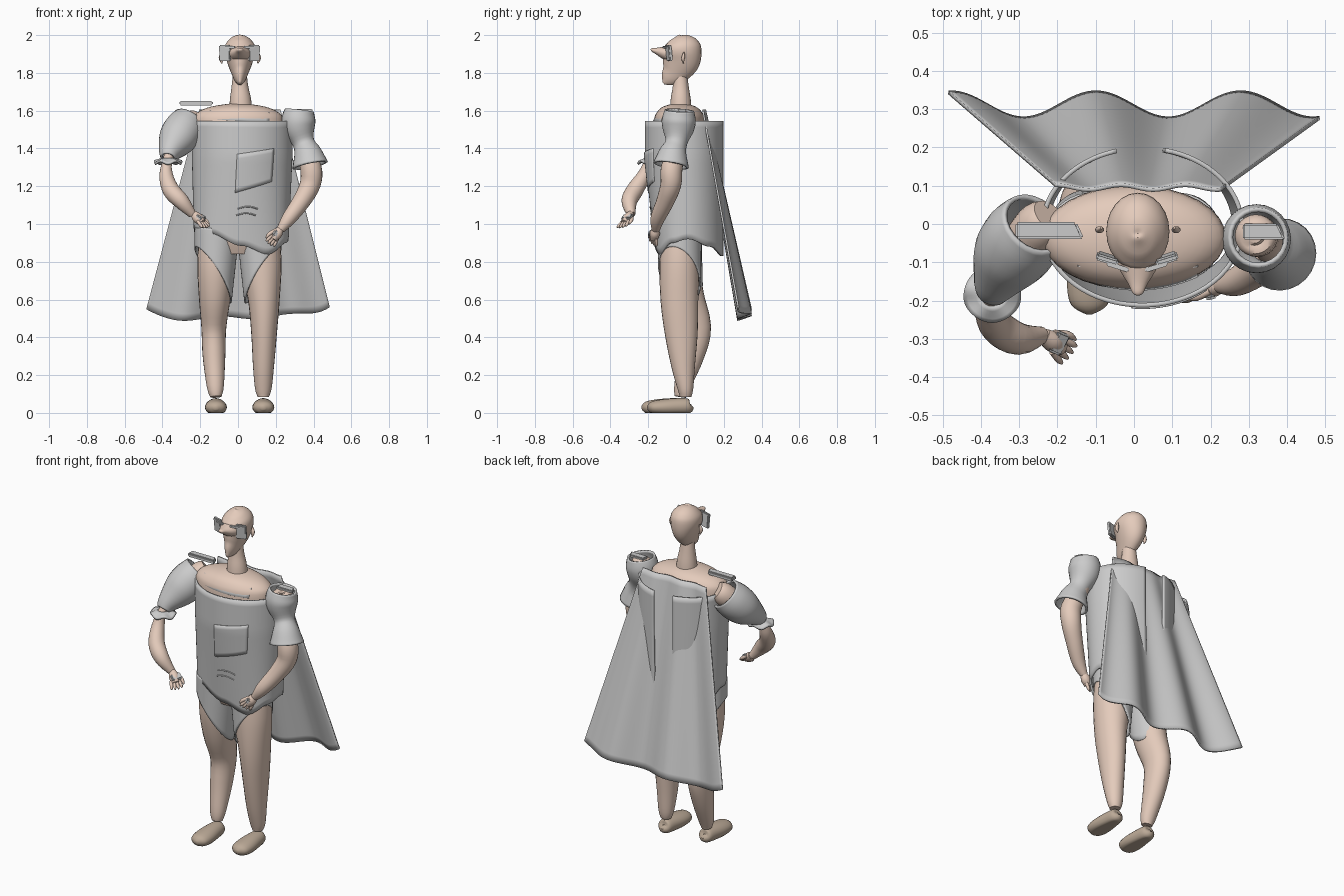
import bpy, bmesh
from math import sin, cos, pi, radians
from mathutils import Vector

def material(name, rgb):
    m = bpy.data.materials.new(name)
    m.diffuse_color = (*rgb, 1)
    return m

SKIN = material("skin", (0.78, 0.60, 0.50))
SHOE = material("shoe", (0.50, 0.40, 0.31))

def grid(name, f, nu, nv, wrap=False, caps=False, thick=0, mat=None):
    """Surface from f(u, v); u may wrap around, ends may be capped or the sheet thickened."""
    bm = bmesh.new()
    cols = nu if wrap else nu + 1
    rows = [[bm.verts.new(f(i / nu, j / nv)) for i in range(cols)] for j in range(nv + 1)]
    for j in range(nv):
        for i in range(nu):
            k = (i + 1) % cols
            bm.faces.new((rows[j][i], rows[j][k], rows[j + 1][k], rows[j + 1][i]))
    if caps:
        bm.faces.new(rows[0])
        bm.faces.new(rows[-1])
    bmesh.ops.recalc_face_normals(bm, faces=bm.faces)
    me = bpy.data.meshes.new(name)
    bm.to_mesh(me)
    bm.free()
    me.shade_smooth()
    me.set_sharp_from_angle(angle=radians(50))
    ob = bpy.data.objects.new(name, me)
    bpy.context.collection.objects.link(ob)
    if mat:
        me.materials.append(mat)
    if thick:
        s = ob.modifiers.new("thickness", 'SOLIDIFY')
        s.thickness, s.offset = thick, 0
    return ob

def catmull(keys, t):
    """Smooth interpolation through rows of numbers."""
    n = len(keys) - 1
    i = min(int(t * n), n - 1)
    x = t * n - i
    p = [keys[min(max(k, 0), n)] for k in (i - 1, i, i + 1, i + 2)]
    return [b + 0.5 * x * (c - a + x * (2*a - 5*b + 4*c - d + x * (3*(b - c) + d - a)))
            for a, b, c, d in zip(*p)]

def loft(name, keys, mat=SKIN, open_=False, segs=24, steps=4):
    """Round limb through rows of (x, y, z, rx[, ry])."""
    keys = [k if len(k) == 5 else (*k, k[3]) for k in keys]
    def f(u, v):
        x, y, z, rx, ry = catmull(keys, v)
        t = Vector(catmull(keys, min(v + .01, 1))[:3]) - Vector(catmull(keys, max(v - .01, 0))[:3])
        t.normalize()
        a = (Vector((1, 0, 0)) - t * t.x).normalized()
        p = Vector((x, y, z)) + a * rx * cos(2*pi*u) + t.cross(a) * ry * sin(2*pi*u)
        p.z = max(p.z, 0)
        return p
    return grid(name, f, segs, steps * (len(keys) - 1), True, not open_,
                0.012 if open_ else 0, None if open_ else mat)

def plate(name, loc, size, rot=(0, 0, 0), taper=0):
    bm = bmesh.new()
    bmesh.ops.create_cube(bm, size=1)
    for v in bm.verts:
        v.co = Vector(v.co) * Vector(size)
        if v.co.x > 0 and v.co.y > 0:
            v.co.x -= taper
    bmesh.ops.bevel(bm, geom=bm.edges[:], offset=min(size) * .25, segments=2, affect='EDGES')
    me = bpy.data.meshes.new(name)
    bm.to_mesh(me)
    bm.free()
    ob = bpy.data.objects.new(name, me)
    ob.location, ob.rotation_euler = loc, rot
    bpy.context.collection.objects.link(ob)

# head, nose, neck, ears
loft("head", [(.01, -.12, 1.745, .006, .008), (.01, -.095, 1.768, .025, .045),
              (.01, -.06, 1.805, .045, .075), (.01, -.03, 1.86, .068, .1),
              (.01, -.02, 1.91, .082, .102), (.01, -.022, 1.95, .077, .094),
              (.01, -.027, 1.982, .05, .06), (.01, -.03, 1.997, .02, .022), (.01, -.03, 2.0, .003, .003)])
loft("nose", [(.01, -.07, 1.9, .065, .05), (.01, -.115, 1.907, .05, .035),
              (.01, -.155, 1.916, .026, .018), (.01, -.18, 1.922, .014, .009), (.01, -.187, 1.923, .003, .002)])
loft("neck", [(.015, -.028, 1.59, .062, .058), (.013, -.028, 1.66, .056, .053),
              (.01, -.028, 1.73, .044, .042), (.01, -.03, 1.8, .036, .035)])
for s in (-1, 1):
    loft("ear", [(.01 + s * .095, -.015, 1.85, .003), (.01 + s * .1, -.015, 1.88, .012, .009),
                 (.01 + s * .095, -.01, 1.91, .003)], segs=12)
    # mask pieces beside the eyes
    plate("eye_guard", (.008 + s * .077, -.09, 1.905), (.06, .018, .085), (.1, 0, s * .3))
    plate("brow_bar", (.008 + s * .05, -.112, 1.935), (.06, .012, .014), (0, 0, s * .3))

# torso
loft("torso", [(.0, -.03, .84, .15, .08), (.0, -.03, .95, .205, .12), (.0, -.03, 1.15, .2, .125),
               (.0, -.035, 1.4, .23, .135), (.0, -.035, 1.54, .24, .135), (.0, -.035, 1.59, .215, .12),
               (.0, -.035, 1.622, .14, .085), (.0, -.035, 1.64, .02, .02)], segs=32)

# legs and feet
loft("left_leg", [(-.10, -.035, 1.0, .1, .09), (-.115, -.033, .8, .1, .105), (-.123, -.005, .62, .085, .1),
                  (-.128, .045, .45, .066, .088), (-.127, .025, .3, .06, .07),
                  (-.12, -.02, .14, .045, .043), (-.117, -.03, .085, .03, .03)])
loft("right_leg", [(.11, -.035, 1.0, .1, .09), (.123, -.035, .8, .108, .105), (.137, -.035, .6, .084, .1),
                   (.138, -.025, .42, .068, .087), (.135, -.015, .25, .056, .063),
                   (.134, -.003, .13, .044, .042), (.134, -.002, .085, .03, .03)])
for name, x, y in (("left_foot", -.117, 0), ("right_foot", .134, .03)):
    loft(name, [(x, y, .04, .008, .008), (x, y - .012, .036, .038, .038), (x, y - .07, .034, .05, .044),
                (x, y - .15, .03, .058, .042), (x, y - .21, .028, .048, .032),
                (x, y - .235, .025, .01, .01)], SHOE)

# arms
loft("left_arm", [(-.22, .02, 1.56, .05), (-.25, -.01, 1.53, .065), (-.32, -.09, 1.44, .05),
                  (-.37, -.185, 1.345, .026), (-.38, -.22, 1.26, .036), (-.355, -.27, 1.18, .045),
                  (-.3, -.3, 1.12, .042), (-.24, -.29, 1.05, .022)])
loft("right_arm", [(.315, -.03, 1.595, .02), (.318, -.03, 1.57, .055), (.34, -.04, 1.43, .045),
                   (.385, -.075, 1.3, .057), (.382, -.08, 1.21, .055), (.335, -.11, 1.12, .047),
                   (.27, -.15, 1.03, .038), (.225, -.16, .97, .022)])

# hands with four fingers and a thumb
def hand(name, wrist, tip, side):
    w, t, s = Vector(wrist), Vector(tip), Vector(side).normalized()
    at = lambda k, o: w.lerp(t, k) + s * o
    loft(name + "_palm", [(*at(0, 0), .018), (*at(.3, 0), .028, .026), (*at(.65, 0), .02)], segs=16)
    for i in range(4):
        o = (i - 1.5) * .014
        loft(name + "_finger", [(*at(.5, o), .009), (*at(.8, o * 1.3), .009), (*at(1 - abs(o) * 3, o * 1.4), .004)], segs=10)
    loft(name + "_thumb", [(*at(.2, .02), .01), (*at(.55, .04), .01), (*at(.8, .042), .004)], segs=10)

hand("left_hand", (-.235, -.29, 1.055), (-.165, -.345, .98), (.5, .6, .1))
hand("right_hand", (.225, -.16, .975), (.165, -.175, .89), (-.6, -.5, .4))
plate("left_hand_band", (-.197, -.31, 1.035), (.04, .06, .022), (.1, .6, -.4))
plate("right_hand_band", (.195, -.17, .95), (.03, .055, .035), (.1, .6, .3))

# puffed sleeves and cuffs
loft("left_sleeve", [(-.26, .0, 1.545, .085), (-.29, -.035, 1.5, .098), (-.325, -.085, 1.445, .092),
                     (-.36, -.15, 1.385, .055), (-.37, -.18, 1.35, .035)], open_=True)
grid("left_cuff", lambda u, v: Vector((-.37 + (.03 + .043 * v) * cos(2*pi*u), -.185 + (.03 + .04 * v) * sin(2*pi*u),
     1.345 - .02 * v + .008 * v * sin(10*pi*u))), 40, 4, True, thick=.012)
loft("right_sleeve", [(.325, -.035, 1.6, .072), (.32, -.038, 1.55, .084), (.325, -.042, 1.5, .077),
                      (.347, -.052, 1.43, .052), (.37, -.07, 1.37, .07), (.383, -.08, 1.31, .09)], open_=True)

# shoulder plates
plate("left_shoulder_plate", (-.22, -.017, 1.64), (.18, .044, .024), taper=.02)
plate("right_shoulder_plate", (.34, -.02, 1.602), (.11, .042, .016), taper=.02)

# tunic: upright tube with uneven hem and a slit at the back
HEM = [(105, .83), (150, .9), (180, .97), (230, .95), (270, .885), (305, .84), (340, .9), (365, .92), (400, .88), (437, .83)]
def hem(d):
    for (a, p), (b, q) in zip(HEM, HEM[1:]):
        if d <= b:
            t = (d - a) / (b - a)
            return p + (q - p) * t * t * (3 - 2 * t)
    return HEM[-1][1]

def tunic_point(d, z):
    low = max(0, (1.35 - z) / .5)
    a = radians(d)
    ry = .205 - (.055 * low if sin(a) < 0 else 0) * abs(sin(a))
    return Vector((.022 - .005 * low + (.26 - .018 * low) * cos(a), -.007 + ry * sin(a), z))

def tunic(u, v):
    d = 105 + 331.9 * u
    return tunic_point(d, 1.545 + (hem(d) - 1.545) * v)
grid("tunic", tunic, 96, 20, thick=.012)

# chest patch, belly folds and collar plate
def patch(u, v):
    p = tunic_point(262 + 46 * u + 2 * (1 - v), 1.37 + .03 * u - v * (.205 - .03 * u))
    return p + Vector((0, -.007, 0))
grid("chest_patch", patch, 12, 8, thick=.006)
for z, d in ((1.045, 263), (1.08, 265)):
    loft("belly_fold", [(*(tunic_point(d + 25 * k / 4, z + .012 * sin(pi * k / 4)) + Vector((0, -.005, 0))), .004)
                        for k in range(5)], None, segs=8)
grid("collar_plate", lambda u, v: Vector((-.145 + .31 * u, -.168 + .14 * (u - .5) ** 2 + .03 * v,
     1.54 + .05 * v + .01 * (1 - u))), 16, 3, thick=.014)

# shorts with hems low on the inner thigh
for s in (-1, 1):
    def shorts(u, v, s=s):
        a = 2 * pi * u
        z = .98 - v * (.98 - (.73 - .15 * cos(a - .35)))
        k = max(0, (.95 - z) / .35)
        return Vector((s * (.112 + .02 * k - (.114 - .018 * k) * cos(a)),
                       -.034 + (.012 * k if s < 0 else 0) + (.112 - .003 * k) * sin(a), z))
    grid("left_shorts" if s < 0 else "right_shorts", shorts, 40, 12, True, thick=.008)

# cape with flowing folds
def cape(u, v):
    s = 2 * u - 1
    fold = cos(2 * pi * (.487 * s + .1) / .38)
    return Vector((s * (.215 + .27 * v) + .01 * (1 - v), .095 + .006 * fold * (1 - v) + v * (.215 + .034 * fold),
                   1.605 - v * (1.1 - .05 * s ** 6 - .015 * s - .01 * fold)))
grid("cape", cape, 80, 30, thick=.01)
